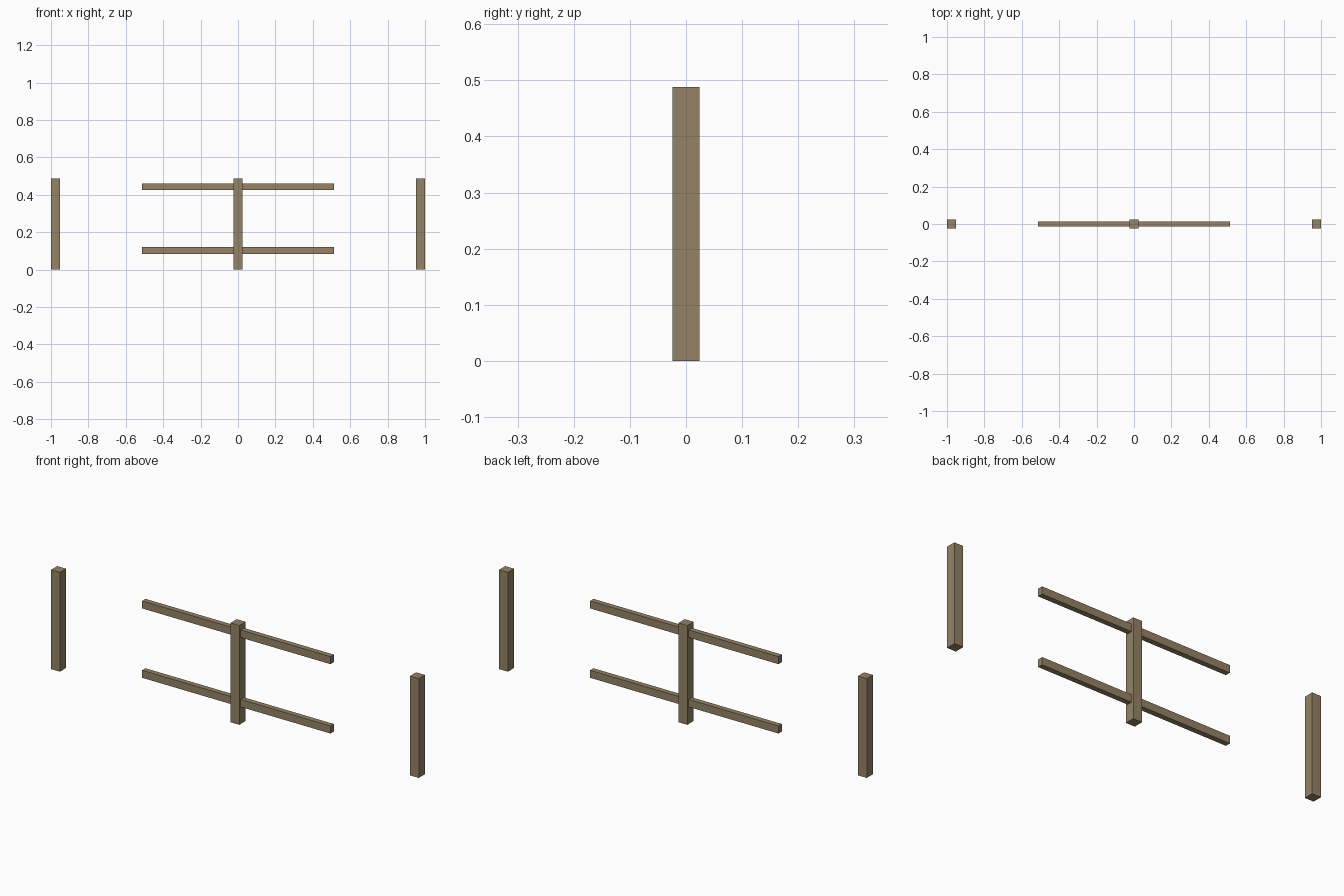
import bpy

if "Cube" in bpy.data.objects:
    bpy.data.objects.remove(bpy.data.objects["Cube"])

wood = bpy.data.materials.new("weathered_wood")
wood.diffuse_color = (0.30, 0.225, 0.135, 1)
wood.use_nodes = True
wood.node_tree.nodes["Principled BSDF"].inputs["Base Color"].default_value = wood.diffuse_color


def box(name, size, centre):
    """Axis-aligned timber with its size baked into the mesh."""
    bpy.ops.mesh.primitive_cube_add(size=1, location=centre)
    ob = bpy.context.object
    ob.name = name
    ob.scale = size
    bpy.ops.object.transform_apply(location=False, rotation=False, scale=True)
    ob.data.materials.append(wood)
    return ob


# Square posts: two ends and the middle
POST, HEIGHT = 0.048, 0.488
for name, x in (("left_post", -0.976), ("middle_post", 0), ("right_post", 0.976)):
    box(name, (POST, POST, HEIGHT), (x, 0, HEIGHT / 2))

# Horizontal rails passing through the middle post
for name, z in (("lower_rail", 0.102), ("upper_rail", 0.443)):
    box(name, (1.024, 0.026, 0.037), (0, 0, z))
